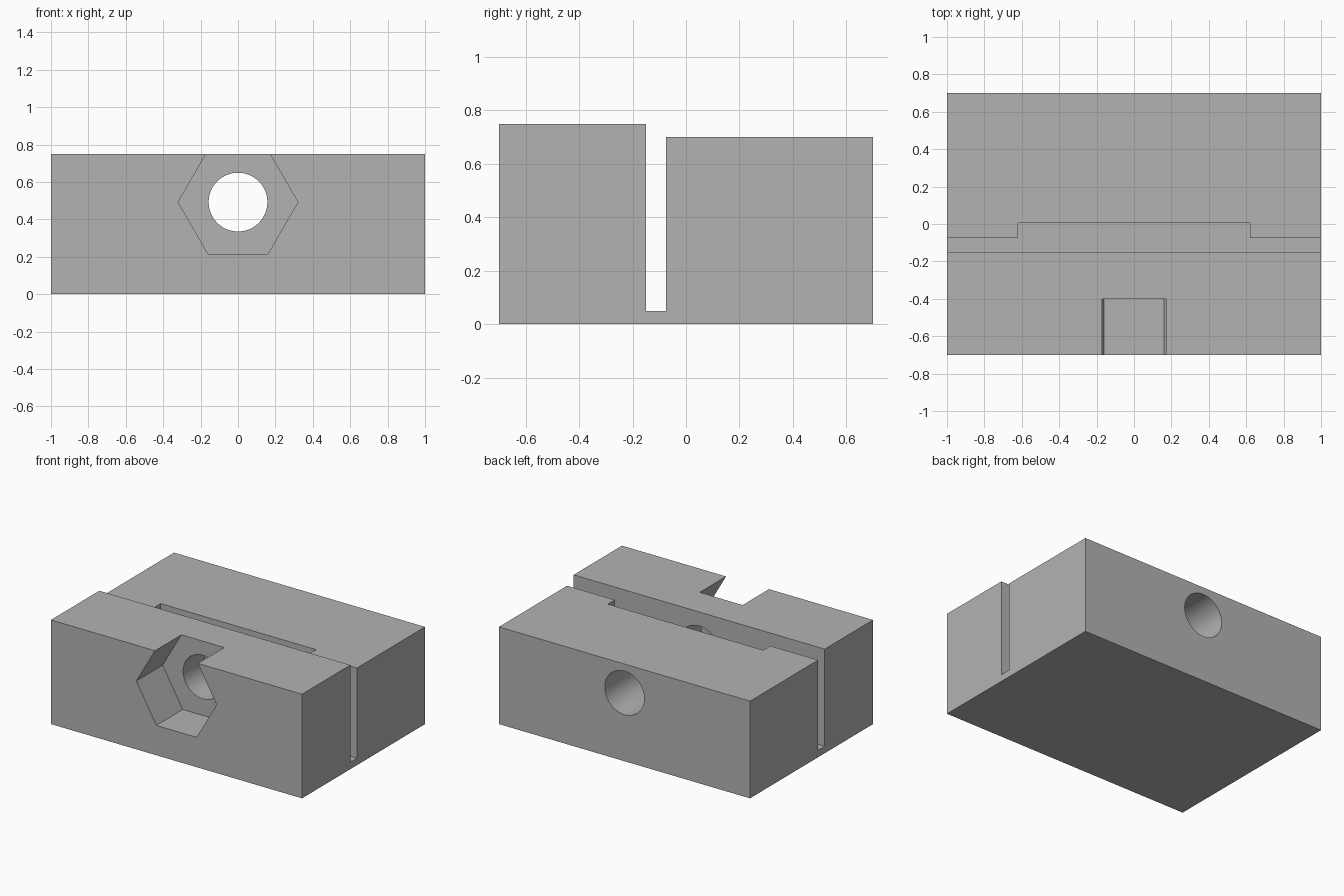
import bpy, bmesh, math
from mathutils import Matrix

default = bpy.data.objects.get("Cube")
if default:
    bpy.data.objects.remove(default, do_unlink=True)

grey = bpy.data.materials.new("plain grey")
grey.use_nodes = True
colour = (0.45, 0.45, 0.45, 1)
grey.diffuse_color = colour
grey.node_tree.nodes["Principled BSDF"].inputs["Base Color"].default_value = colour


def add_object(name, bm):
    bmesh.ops.recalc_face_normals(bm, faces=bm.faces)
    mesh = bpy.data.meshes.new(name)
    bm.to_mesh(mesh)
    bm.free()
    mesh.materials.append(grey)
    obj = bpy.data.objects.new(name, mesh)
    bpy.context.collection.objects.link(obj)
    return obj


def prism_along_y(name, sides, radius, y0, y1, z):
    """Regular prism with a vertex pointing to +x."""
    bm = bmesh.new()
    ring = [bm.verts.new((radius * math.cos(a), y0, z + radius * math.sin(a)))
            for a in (2 * math.pi * i / sides for i in range(sides))]
    face = bm.faces.new(ring)
    new = bmesh.ops.extrude_face_region(bm, geom=[face])["geom"]
    bmesh.ops.translate(bm, vec=(0, y1 - y0, 0),
                        verts=[v for v in new if isinstance(v, bmesh.types.BMVert)])
    return add_object(name, bm)


def box(name, low, high):
    bm = bmesh.new()
    size = [b - a for a, b in zip(low, high)]
    centre = [(a + b) / 2 for a, b in zip(low, high)]
    bmesh.ops.create_cube(bm, size=1, matrix=Matrix.Translation(centre)
                          @ Matrix.Diagonal((*size, 1)))
    return add_object(name, bm)


# Block: side profile with the cross slot, extruded along x
profile = [(-0.7, 0), (0.7, 0), (0.7, 0.7), (-0.075, 0.7),
           (-0.075, 0.05), (-0.15, 0.05), (-0.15, 0.75), (-0.7, 0.75)]
bm = bmesh.new()
face = bm.faces.new([bm.verts.new((-1, y, z)) for y, z in profile])
new = bmesh.ops.extrude_face_region(bm, geom=[face])["geom"]
bmesh.ops.translate(bm, vec=(2, 0, 0),
                    verts=[v for v in new if isinstance(v, bmesh.types.BMVert)])
block = add_object("slotted_block", bm)

# Cutters: wide slot recess, hexagonal pocket, through hole
hole_z = 0.492
cutters = [
    box("recess_cutter", (-0.62, -0.11, 0.05), (0.62, 0.005, 0.9)),
    prism_along_y("hex_pocket_cutter", 6, 0.32, -0.8, -0.4, hole_z),
    prism_along_y("bolt_hole_cutter", 64, 0.157, -0.9, 0.9, hole_z),
]
bpy.context.view_layer.objects.active = block
for cutter in cutters:
    cutter.hide_render = True
    cut = block.modifiers.new(cutter.name, 'BOOLEAN')
    cut.operation = 'DIFFERENCE'
    cut.solver = 'EXACT'
    cut.object = cutter
    bpy.ops.object.modifier_apply(modifier=cut.name)
    bpy.data.objects.remove(cutter, do_unlink=True)

# Smooth bore, sharp corners
for obj in bpy.context.selected_objects:
    obj.select_set(False)
block.select_set(True)
bpy.ops.object.shade_smooth_by_angle(angle=math.radians(30))
